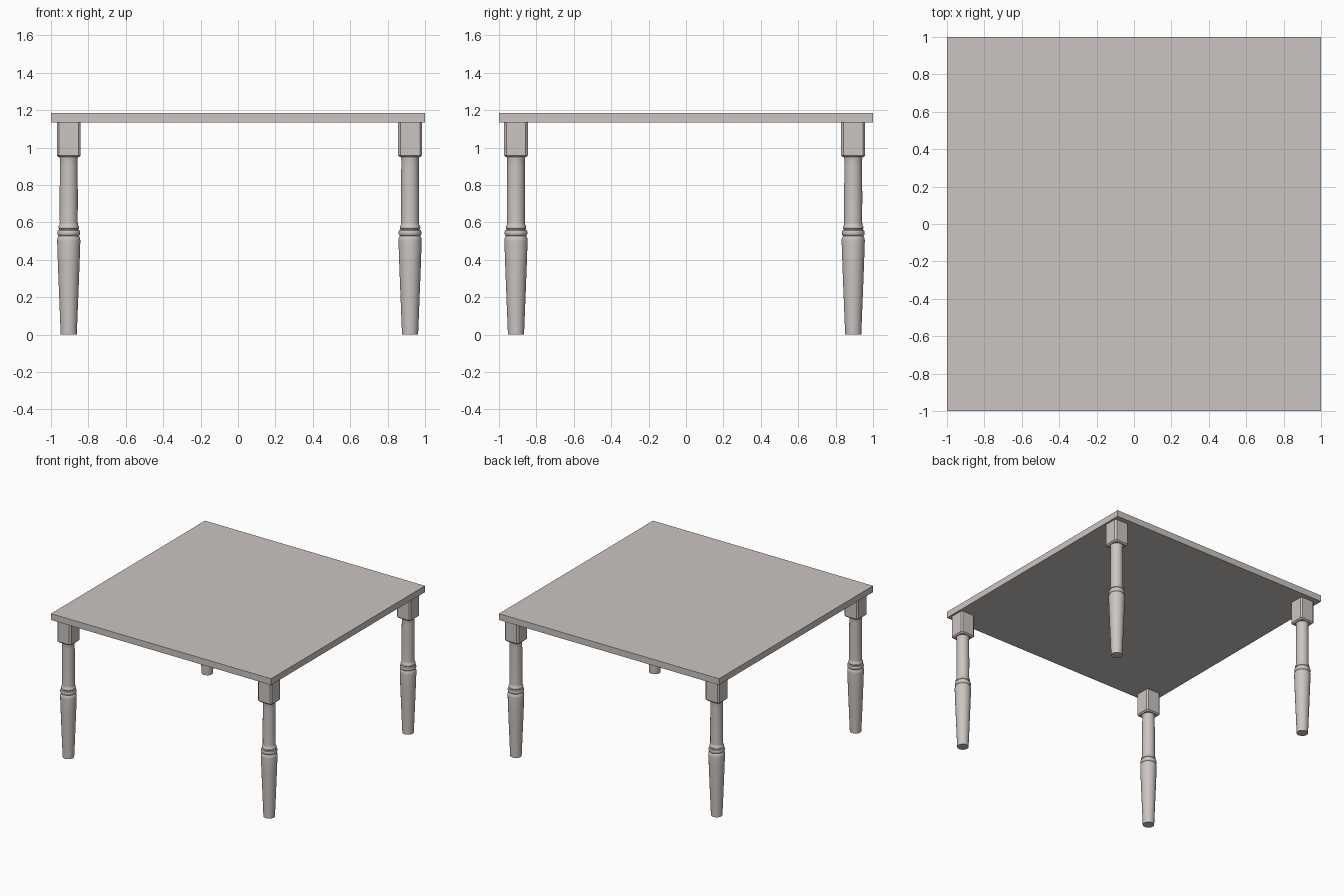
import bpy, bmesh, math

if "Cube" in bpy.data.objects:
    bpy.data.objects.remove(bpy.data.objects["Cube"])

mat = bpy.data.materials.new("warm pale grey")
mat.diffuse_color = (0.60, 0.56, 0.535, 1)
mat.use_nodes = True
mat.node_tree.nodes["Principled BSDF"].inputs["Base Color"].default_value = mat.diffuse_color


def finish(name, bm, loc, smooth=False):
    bmesh.ops.recalc_face_normals(bm, faces=bm.faces)
    me = bpy.data.meshes.new(name)
    bm.to_mesh(me)
    bm.free()
    ob = bpy.data.objects.new(name, me)
    bpy.context.collection.objects.link(ob)
    ob.location = loc
    me.materials.append(mat)
    if smooth:
        bpy.ops.object.select_all(action='DESELECT')
        ob.select_set(True)
        bpy.context.view_layer.objects.active = ob
        bpy.ops.object.shade_smooth_by_angle(angle=math.radians(35))
    return ob


def loft(name, rings, loc, smooth=False):
    """Skin closed rings of points, with end caps."""
    bm = bmesh.new()
    rows = [[bm.verts.new(p) for p in r] for r in rings]
    n = len(rows[0])
    for a, b in zip(rows, rows[1:]):
        for i in range(n):
            j = (i + 1) % n
            bm.faces.new((a[i], a[j], b[j], b[i]))
    bm.faces.new(rows[0])
    bm.faces.new(rows[-1])
    return finish(name, bm, loc, smooth)


def circle(r, z, n=32):
    return [(r * math.cos(2 * math.pi * i / n), r * math.sin(2 * math.pi * i / n), z)
            for i in range(n)]


def chamfered(h, c, z):
    k = h - c
    return [(h, -k, z), (h, k, z), (k, h, z), (-k, h, z),
            (-h, k, z), (-h, -k, z), (-k, -h, z), (k, -h, z)]


# turned leg profile: (radius, height)
PROFILE = [(0.043, 0.0), (0.047, 0.10), (0.053, 0.25), (0.058, 0.38), (0.062, 0.50),
           (0.061, 0.515), (0.056, 0.524), (0.054, 0.528),
           (0.058, 0.531), (0.061, 0.538), (0.061, 0.549), (0.058, 0.556),
           (0.051, 0.560), (0.051, 0.564),
           (0.054, 0.567), (0.055, 0.574), (0.053, 0.581), (0.049, 0.586),
           (0.048, 0.60), (0.0485, 0.75), (0.047, 0.90), (0.047, 0.935),
           (0.050, 0.950), (0.050, 0.965)]

# four legs with square chamfered blocks under the top
for sx, x in (("left", -0.905), ("right", 0.92)):
    for sy, y in (("front", -0.909), ("back", 0.894)):
        loft(f"{sy}_{sx}_turned_leg", [circle(r, z) for r, z in PROFILE], (x, y, 0), True)
        loft(f"{sy}_{sx}_leg_block",
             [chamfered(0.054, 0.012, 0.948), chamfered(0.064, 0.012, 0.958),
              chamfered(0.064, 0.012, 1.14)], (x, y, 0))

# square table top
bm = bmesh.new()
bmesh.ops.create_cube(bm, size=1)
bmesh.ops.scale(bm, verts=bm.verts, vec=(2, 2, 0.052))
finish("table_top", bm, (0, 0, 1.159))
